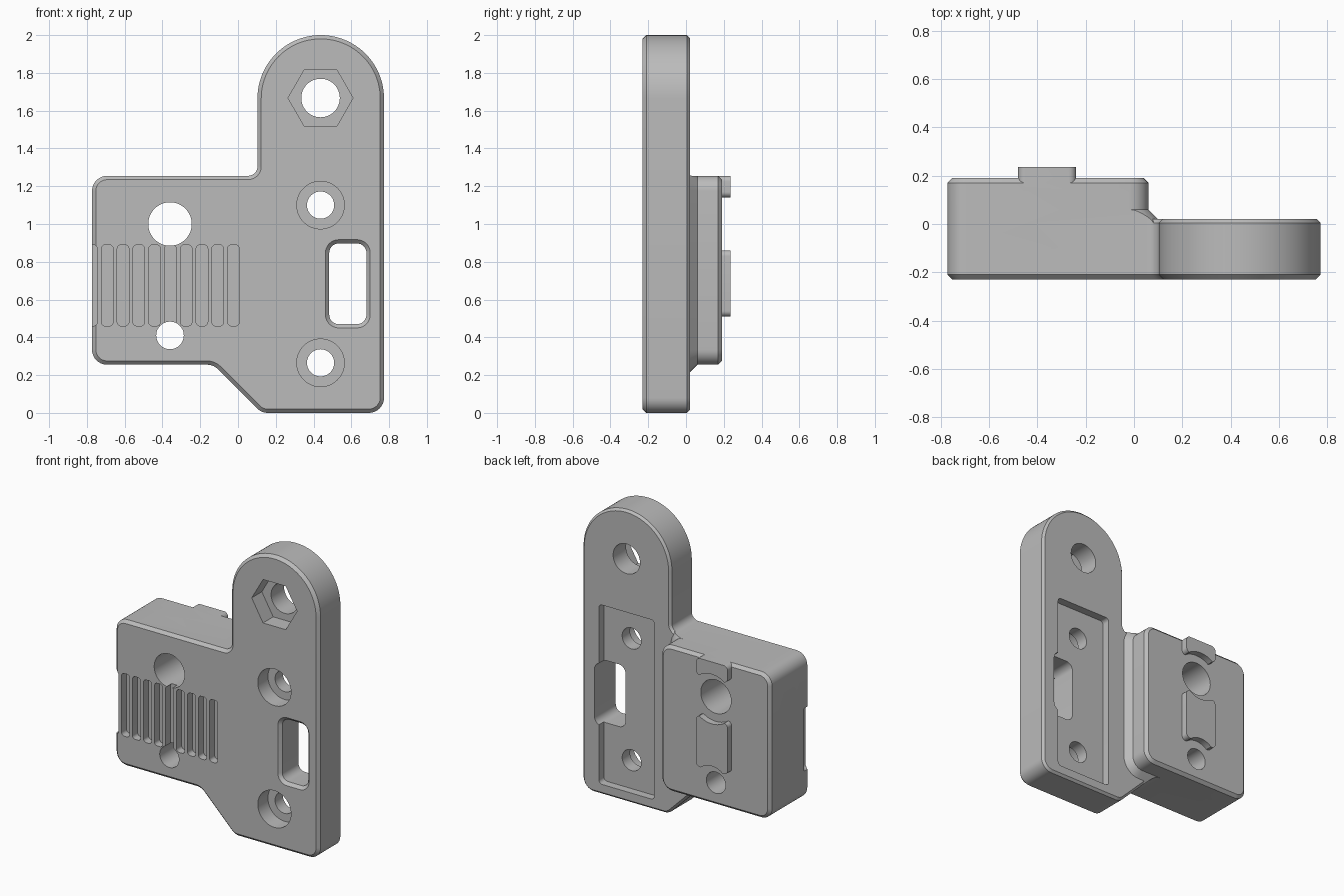
import bpy
import bmesh
from math import cos, sin, pi, tan, radians
from mathutils import Vector

cube = bpy.data.objects.get("Cube")
if cube:
    bpy.data.objects.remove(cube, do_unlink=True)

grey = bpy.data.materials.new("mid grey")
grey.use_nodes = True
GREY = (0.5, 0.5, 0.5, 1)
grey.diffuse_color = GREY
grey.node_tree.nodes["Principled BSDF"].inputs["Base Color"].default_value = GREY

FRONT, BACK, BLOCK_BACK, TAB_BACK = -0.23, 0.02, 0.19, 0.235
BEVEL = 0.02


def rounded(corners):
    """Counter-clockwise (x, z, radius) corners to a filleted outline."""
    pts = []
    for i, (x, z, r) in enumerate(corners):
        p = Vector((x, z))
        a = (Vector(corners[i - 1][:2]) - p).normalized()
        b = (Vector(corners[(i + 1) % len(corners)][:2]) - p).normalized()
        half = a.angle(b) / 2
        centre = p + (a + b).normalized() * (r / sin(half))
        start = p + a * (r / tan(half)) - centre
        turn = pi - 2 * half
        if a.x * b.y - a.y * b.x > 0:
            turn = -turn
        steps = 24 if r > 0.2 else 8
        for k in range(steps + 1):
            t = turn * k / steps
            q = centre + Vector((start.x * cos(t) - start.y * sin(t),
                                 start.x * sin(t) + start.y * cos(t)))
            if not pts or (q - pts[-1]).length > 1e-4:
                pts.append(q)
    if (pts[0] - pts[-1]).length < 1e-4:
        pts.pop()
    return pts


def rect(x0, x1, z0, z1, r):
    return rounded([(x0, z0, r), (x1, z0, r), (x1, z1, r), (x0, z1, r)])


def circle(x, z, r, n=48):
    return [Vector((x + r * cos(2 * pi * k / n), z + r * sin(2 * pi * k / n)))
            for k in range(n)]


def offset(pts, d):
    """Mitred outward offset of an outline."""
    out = []
    for i, p in enumerate(pts):
        u = (p - pts[i - 1]).normalized()
        v = (pts[(i + 1) % len(pts)] - p).normalized()
        n1, n2 = Vector((u.y, -u.x)), Vector((v.y, -v.x))
        out.append(p + (n1 + n2) * (d / (1 + n1.dot(n2))))
    return out


def prism(name, outline, *rings):
    """Loft an outline along y through (y, offset) rings."""
    bm = bmesh.new()
    loops = [[bm.verts.new((p.x, y, p.y)) for p in offset(outline, d)]
             for y, d in rings]
    n = len(outline)
    for a, b in zip(loops, loops[1:]):
        for i in range(n):
            j = (i + 1) % n
            bm.faces.new((a[i], a[j], b[j], b[i]))
    bm.faces.new(loops[0])
    bm.faces.new(loops[-1])
    bmesh.ops.recalc_face_normals(bm, faces=bm.faces)
    mesh = bpy.data.meshes.new(name)
    bm.to_mesh(mesh)
    bm.free()
    mesh.materials.append(grey)
    ob = bpy.data.objects.new(name, mesh)
    bpy.context.collection.objects.link(ob)
    return ob


def combine(ob, other, operation):
    mod = ob.modifiers.new("combine", 'BOOLEAN')
    mod.operation, mod.solver, mod.object = operation, 'EXACT', other
    bpy.context.view_layer.objects.active = ob
    bpy.ops.object.modifier_apply(modifier=mod.name)
    bpy.data.objects.remove(other, do_unlink=True)


def cut(ob, outline, *rings):
    combine(ob, prism("cutter", outline, *rings), 'DIFFERENCE')


# Main plate with rounded tower, side wing and sloping lower edge
R = 0.08
plate_outline = rounded([
    (0.773, 0, R), (0.773, 2, 0.335), (0.103, 2, 0.335), (0.103, 1.255, 0.05),
    (-0.773, 1.255, R), (-0.773, 0.255, R), (-0.13, 0.255, R), (0.125, 0, R)])
body = prism("mounting_plate", plate_outline, (FRONT, -BEVEL),
             (FRONT + BEVEL, 0), (BACK - 0.015, 0), (BACK, -0.015))

# Thick block behind the wing, flared into the plate and trimmed to its outline
block = prism("rear_block", rect(-0.773, 0.06, 0.255, 1.255, R), (-0.1, 0.06),
              (0, 0.06), (0.06, 0), (BLOCK_BACK - BEVEL, 0), (BLOCK_BACK, -BEVEL))
combine(block, prism("trim", plate_outline, (-0.15, 0), (0.3, 0)), 'INTERSECT')
combine(body, block, 'UNION')

# Raised locating tabs, hollowed around the two block holes
HX, TOP_Z, LOW_Z = -0.36, 1.0, 0.41
for z0, z1 in ((1.14, 1.255), (0.51, 0.86)):
    tab = prism("locating_tab", rect(HX - 0.12, HX + 0.12, z0, z1, 0.03),
                (0.14, 0), (TAB_BACK, 0))
    for z, r in ((TOP_Z, 0.17), (LOW_Z, 0.13)):
        cut(tab, circle(HX, z, r), (0, 0), (0.4, 0))
    combine(body, tab, 'UNION')

# Through holes in the block
for z, r in ((TOP_Z, 0.115), (LOW_Z, 0.073)):
    cut(body, circle(HX, z, r), (-0.4, 0), (0.4, 0))

# Shallow rear pocket in the tower
TX = 0.437
cut(body, rect(TX - 0.21, TX + 0.21, 0.07, 1.3, 0.025), (-0.035, 0), (0.1, 0))

# Tower holes: hexagonal nut recess and two round counterbores
for z, hole, recess, sides in ((1.667, 0.102, 0.172, 6),
                               (1.1, 0.072, 0.126, 48), (0.265, 0.072, 0.126, 48)):
    cut(body, circle(TX, z, recess, sides), (-0.4, 0), (FRONT + 0.11, 0))
    cut(body, circle(TX, z, hole), (-0.4, 0), (0.4, 0))

# Chamfered rectangular slot
cut(body, rect(0.483, 0.68, 0.47, 0.897, 0.05), (FRONT - 0.02, 0.04),
    (FRONT + BEVEL, 0), (0.1, 0))

# Row of belt-tooth grooves on the front
for i in range(10):
    x = -0.024 - 0.0835 * i
    cut(body, rect(x - 0.031, x + 0.031, 0.46, 0.89, 0.022),
        (-0.4, 0), (FRONT + 0.055, 0))

# Smooth curved walls, keep edges crisp
bpy.ops.object.select_all(action='DESELECT')
body.select_set(True)
bpy.context.view_layer.objects.active = body
bpy.ops.object.shade_smooth_by_angle(angle=radians(30))
